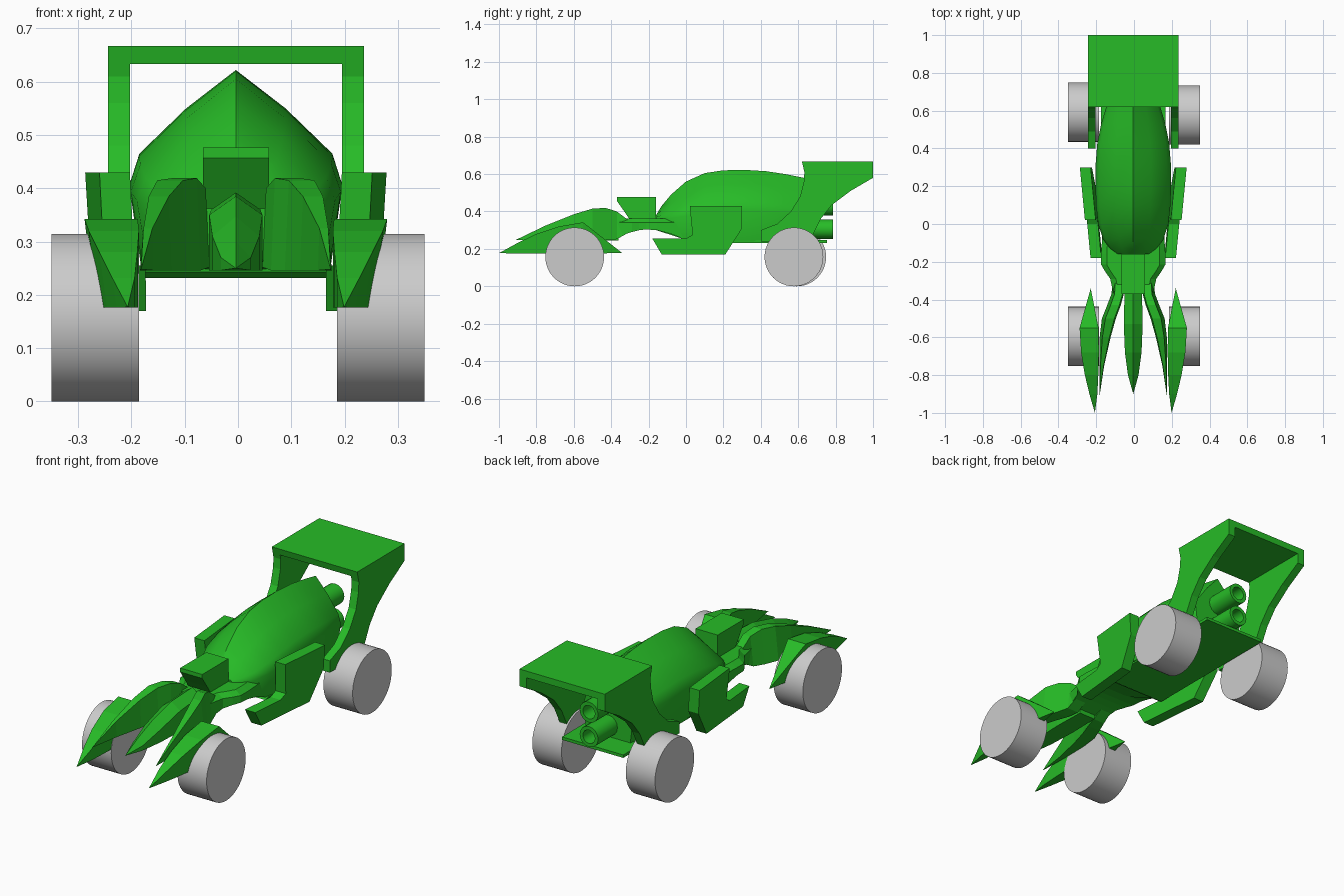
import bpy, bmesh, math

if "Cube" in bpy.data.objects:
    bpy.data.objects.remove(bpy.data.objects["Cube"])

CX = -0.004   # body centre line sits a hair off the wheel centre
green = bpy.data.materials.new("green_paint")
green.diffuse_color = (0.02, 0.5, 0.02, 1)
green.use_nodes = True
green.node_tree.nodes["Principled BSDF"].inputs["Base Color"].default_value = green.diffuse_color


def loft(name, rings, mirror=False, smooth=0, paint=True, x=CX):
    """Skin a closed solid through rings of points; collapsed rings become tips."""
    bm = bmesh.new()
    vs = [[bm.verts.new(p) for p in r] for r in rings]
    n = len(rings[0])
    for a, b in zip(vs, vs[1:]):
        for i in range(n):
            j = (i + 1) % n
            bm.faces.new((a[i], a[j], b[j], b[i]))
    bm.faces.new(vs[0])
    bm.faces.new(vs[-1])
    bmesh.ops.remove_doubles(bm, verts=bm.verts, dist=1e-5)
    bmesh.ops.recalc_face_normals(bm, faces=bm.faces)
    me = bpy.data.meshes.new(name)
    bm.to_mesh(me)
    bm.free()
    if smooth:
        me.shade_smooth()
        me.set_sharp_from_angle(angle=math.radians(smooth))
    if paint:
        me.materials.append(green)
    ob = bpy.data.objects.new(name, me)
    ob.location.x = x
    bpy.context.collection.objects.link(ob)
    if mirror:
        ob.modifiers.new("mirror", 'MIRROR')
    return ob


def prism(name, profile, x0, x1, mirror=False, shear=lambda y, z: 0):
    """Extrude a (y, z) side profile across x."""
    return loft(name, [[(x + shear(y, z), y, z) for y, z in profile]
                       for x in (x0, x1)], mirror)


def circle(axis, at, r, cy, cz, n):
    pts = [(r * math.cos(2 * math.pi * i / n), r * math.sin(2 * math.pi * i / n))
           for i in range(n)]
    if axis == 'x':
        return [(at, cy + a, cz + b) for a, b in pts]
    return [(a, at, cz + b) for a, b in pts]


# Wheels
for name, side, y in (("front_wheel_right", 1, -0.595), ("front_wheel_left", -1, -0.595),
                      ("rear_wheel_right", 1, 0.577), ("rear_wheel_left", -1, 0.592)):
    loft(name, [circle('x', side * x, 0.157, y, 0.157, 48) for x in (0.186, 0.35)],
         smooth=30, paint=False, x=0)

# Ridged main body: y, ridge z, half width, shoulder z, bottom z
rings = []
for y, zt, w, zs, zb in ((-0.16, .38, .085, .37, .30), (-0.13, .43, .125, .38, .29),
                         (-0.08, .49, .16, .395, .275), (0, .56, .186, .42, .247),
                         (.1, .605, .197, .445, .24), (.2, .62, .2, .46, .24),
                         (.32, .622, .199, .465, .24), (.43, .615, .19, .455, .24),
                         (.53, .60, .17, .44, .24), (.63, .58, .14, .42, .24)):
    half = [(.47 * w, zs + .54 * (zt - zs)), (.91 * w, zs),
            (w, zs - .25 * (zs - zb)), (.88 * w, zb)]
    rings.append([(0, y, zt)] + [(x, y, z) for x, z in half]
                 + [(-x, y, z) for x, z in reversed(half)])
loft("main_body", rings, smooth=32)

# Neck joining the body and the nose, arched underneath
rings = []
for y, w, zb in ((-0.37, .105, .265), (-0.29, .122, .29), (-0.25, .15, .30),
                 (-0.215, .17, .304), (-0.155, .17, .30), (-0.08, .165, .28), (0, .16, .248)):
    rings.append([(w, y, zb), (w, y, .34), (w - .03, y, .362),
                  (-w + .03, y, .362), (-w, y, .34), (-w, y, zb)])
loft("neck", rings)

# Scoop block on the neck
prism("scoop_block", [(-0.37, .477), (-0.16, .477), (-0.16, .355), (-0.30, .355),
                      (-0.33, .40), (-0.37, .457)], -0.062, 0.062)

# Central nose spike: y, half width, ridge z, edge z
rings = [[(0, -0.9, .25)] * 5]
for y, w, zt, zs in ((-0.8, .028, .30, .27), (-0.68, .044, .347, .31),
                     (-0.53, .05, .385, .35), (-0.36, .046, .392, .36)):
    rings.append([(w, y, .246), (w, y, zs), (0, y, zt), (-w, y, zs), (-w, y, .246)])
loft("nose_spike", rings)

# Inner prongs: y, inner x, outer x, top z, bottom z
rings = [[(.178, -0.91, .248)] * 4]
for y, a, b, zt, zb in ((-0.75, .154, .18, .325, .246), (-0.6, .12, .178, .385, .246),
                        (-0.5, .092, .166, .415, .246), (-0.43, .066, .138, .419, .246),
                        (-0.37, .05, .115, .40, .252), (-0.31, .05, .11, .355, .285)):
    rings.append([(a, y, zb), (a + .1 * (b - a), y, zt), (b - .25 * (b - a), y, zt), (b, y, zb)])
loft("inner_prong", rings, mirror=True)

# Pointed front fenders: y, inner x, outer x, top z
rings = [[(.203, -1.0, .177)] * 4]
for y, a, b, zt in ((-0.9, .19, .232, .232), (-0.8, .185, .256, .28),
                    (-0.68, .182, .276, .32), (-0.55, .184, .284, .342)):
    rings.append([(a, y, .176), (a, y, zt), (b, y, zt), (b - .2 * (b - a), y, .176)])
rings.append([(.225, -0.34, .177)] * 4)
loft("front_fender", rings, mirror=True)

# Side pods, splayed outward to the rear and top
prism("side_pod", [(-0.18, .255), (-0.13, .17), (.21, .17), (.30, .31), (.30, .43),
                   (.02, .43), (.035, .275), (0, .255)], .197, .254, True,
      lambda y, z: .096 * y + .06 * (z - .43))

# Floor plate under the body and tail
prism("floor_plate", [(-0.02, .243), (0, .232), (.755, .232), (.755, .247), (0, .25)],
      -0.172, 0.172)

# Rear wing: swept side plates and a flat top
prism("wing_strut", [(.62, .667), (1, .667), (1, .58), (.88, .51), (.78, .435), (.72, .36),
                     (.68, .28), (.67, .24), (.4, .24), (.4, .30), (.49, .335), (.56, .40),
                     (.61, .48), (.63, .56), (.633, .61)], .199, .24, True)
prism("wing_top", [(.62, .667), (1, .667), (1, .633), (.628, .633)], -0.2, 0.2)

# Two stacked hollow exhaust pipes
for name, z in (("lower_exhaust", .305), ("upper_exhaust", .43)):
    loft(name, [circle('y', y, r, 0, z, 16) for y, r in
                ((.5, .052), (.785, .052), (.785, .034), (.68, .034))], smooth=30)
